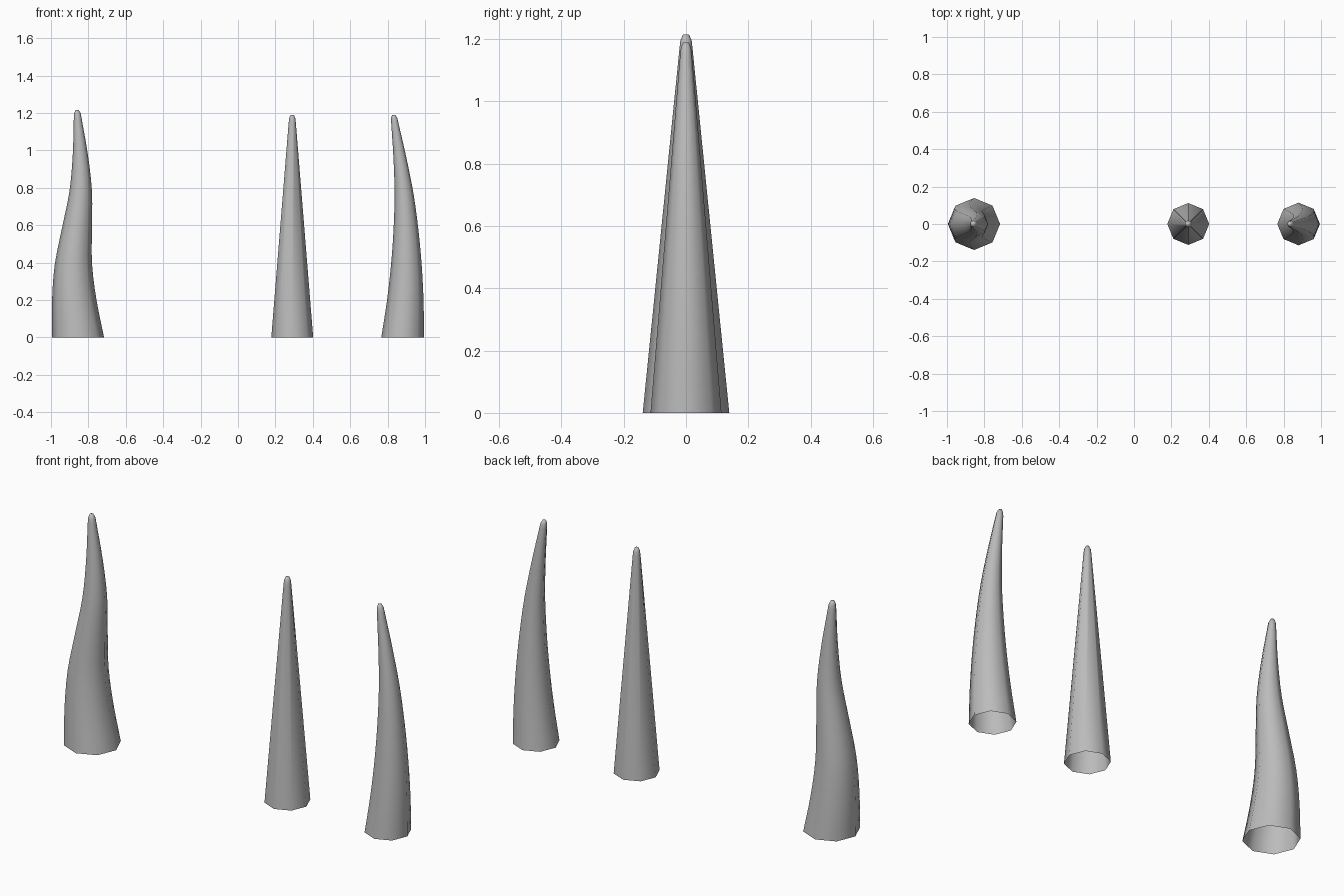
import bpy
import bmesh
import math

SIDES = 8

cube = bpy.data.objects.get("Cube")
if cube:
    bpy.data.objects.remove(cube)

grey = bpy.data.materials.new("plain grey")
grey.use_nodes = True
colour = (0.5, 0.5, 0.5, 1)
grey.diffuse_color = colour
grey.node_tree.nodes["Principled BSDF"].inputs["Base Color"].default_value = colour


def smooth_path(points, t):
    """Catmull-Rom value through evenly spaced points, t from 0 to 1."""
    s = t * (len(points) - 1)
    i = min(int(s), len(points) - 2)
    f = s - i
    p1, p2 = points[i], points[i + 1]
    p0 = points[i - 1] if i > 0 else 2 * p1 - p2
    p3 = points[i + 2] if i + 2 < len(points) else 2 * p2 - p1
    return p1 + f / 2 * (p2 - p0 + f * (2 * p0 - 5 * p1 + 4 * p2 - p3
                                        + f * (3 * (p1 - p2) + p3 - p0)))


def make_spike(name, centres, base_radius, neck_radius, neck_z, tip_z, steps):
    """Tapered open-bottomed tube that follows a centreline, with a blunt tip."""
    rings = []
    for k in range(steps + 1):
        t = k / steps
        radius = base_radius + (neck_radius - base_radius) * t
        rings.append((smooth_path(centres, t), radius, neck_z * t))
    # rounded end
    lean = (rings[-1][0] - rings[-2][0]) * 0.3
    rise = tip_z - neck_z
    rings.append((rings[-1][0] + lean, neck_radius * 0.85, neck_z + rise * 0.6))
    rings.append((rings[-1][0] + lean, neck_radius * 0.45, tip_z))

    bm = bmesh.new()
    loops = []
    for x, radius, z in rings:
        angles = [math.tau * i / SIDES for i in range(SIDES)]
        loops.append([bm.verts.new((x + radius * math.cos(a), radius * math.sin(a), z))
                      for a in angles])
    for low, high in zip(loops, loops[1:]):
        for i in range(SIDES):
            j = (i + 1) % SIDES
            bm.faces.new((low[i], low[j], high[j], high[i]))
    bm.faces.new(loops[-1])
    for face in bm.faces:
        face.smooth = True
    mesh = bpy.data.meshes.new(name)
    bm.to_mesh(mesh)
    bm.free()
    mesh.materials.append(grey)
    bpy.context.collection.objects.link(bpy.data.objects.new(name, mesh))


# S-curved, straight and single-curved spikes
make_spike("wavy_spike", [-0.855, -0.875, -0.88, -0.861, -0.841, -0.843, -0.857],
           0.139, 0.021, 1.17, 1.215, 18)
make_spike("straight_spike", [0.29, 0.29], 0.112, 0.019, 1.15, 1.19, 1)
make_spike("curved_spike", [0.88, 0.894, 0.9, 0.898, 0.888, 0.866, 0.838],
           0.114, 0.019, 1.15, 1.19, 18)
